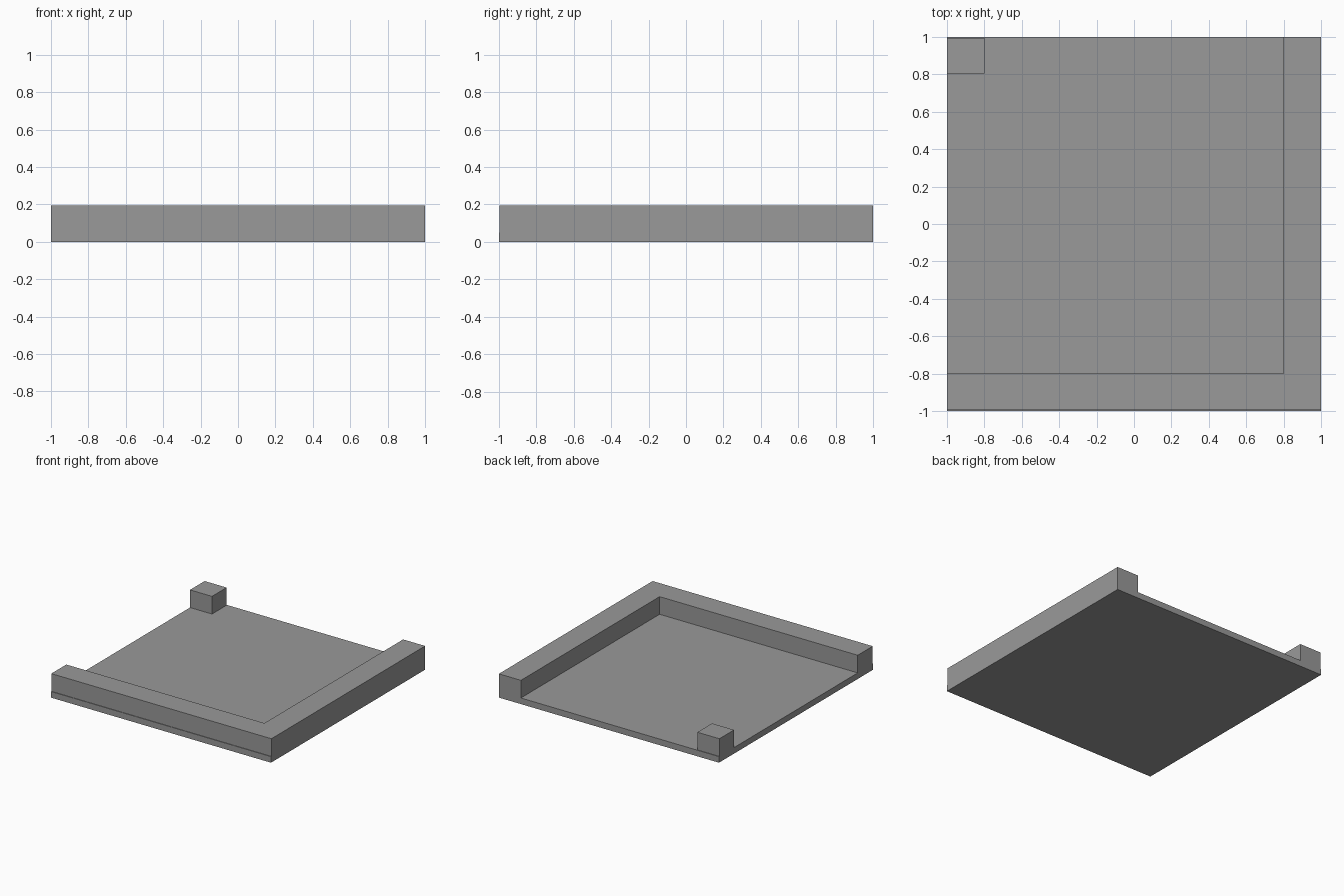
import bpy
import bmesh

cube = bpy.data.objects.get("Cube")
if cube:
    bpy.data.objects.remove(cube, do_unlink=True)

# Single plain grey
grey = bpy.data.materials.new("plain_grey")
grey.use_nodes = True
colour = (0.32, 0.32, 0.32, 1)
grey.diffuse_color = colour
grey.node_tree.nodes["Principled BSDF"].inputs["Base Color"].default_value = colour

BASE = 0.05     # top of the slab
TOP = 0.195     # top of the rim and post
INNER = 0.8     # inner edge of the rim
STEP = 0.995    # rim front and post back sit just inside the slab


def prism(name, outline, z0, z1):
    """Extrude a flat outline from z0 up to z1."""
    bm = bmesh.new()
    face = bm.faces.new([bm.verts.new((x, y, z0)) for x, y in outline])
    result = bmesh.ops.extrude_face_region(bm, geom=[face])
    raised = [v for v in result["geom"] if isinstance(v, bmesh.types.BMVert)]
    bmesh.ops.translate(bm, verts=raised, vec=(0, 0, z1 - z0))
    bmesh.ops.recalc_face_normals(bm, faces=bm.faces)
    mesh = bpy.data.meshes.new(name)
    bm.to_mesh(mesh)
    bm.free()
    mesh.materials.append(grey)
    obj = bpy.data.objects.new(name, mesh)
    bpy.context.collection.objects.link(obj)
    return obj


def rectangle(x0, x1, y0, y1):
    return [(x0, y0), (x1, y0), (x1, y1), (x0, y1)]


# Floor slab
prism("floor_slab", rectangle(-1, 1, -1, 1), 0, BASE)

# L-shaped rim along the front and one side
prism("corner_rim", [(-1, -STEP), (1, -STEP), (1, 1), (INNER, 1),
                     (INNER, -INNER), (-1, -INNER)], BASE, TOP)

# Small post in the opposite corner
prism("corner_post", rectangle(-1, -INNER, INNER + 0.005, STEP), BASE, TOP)
